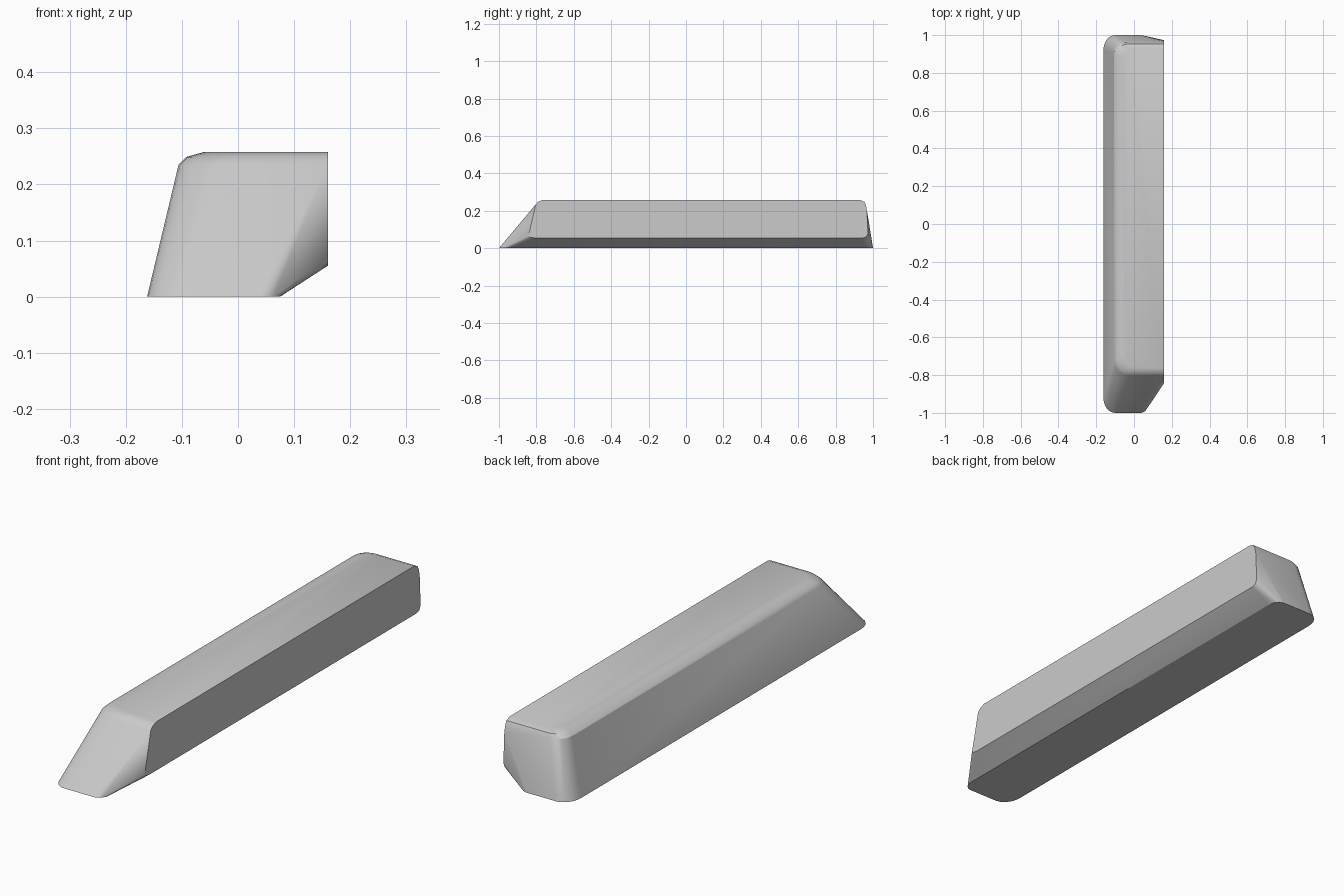
import bpy, bmesh, math

cube = bpy.data.objects.get("Cube")
if cube:
    bpy.data.objects.remove(cube, do_unlink=True)

grey = bpy.data.materials.new("light_grey")
grey.use_nodes = True
colour = (0.6, 0.6, 0.6, 1)
grey.diffuse_color = colour
grey.node_tree.nodes["Principled BSDF"].inputs["Base Color"].default_value = colour


def corner(cx, cy, rx, ry, start, z, steps=6):
    """Quarter ellipse at height z, starting at the given angle in degrees."""
    angles = [math.radians(start + 90 * i / steps) for i in range(steps + 1)]
    return [(cx + rx * math.cos(a), cy + ry * math.sin(a), z) for a in angles]


# Base outline with four rounded corners
points = corner(-0.10, 0.92, 0.062, 0.08, 90, 0)
points += corner(-0.10, -0.92, 0.062, 0.08, 180, 0)
points += corner(0.035, -0.95, 0.04, 0.05, 270, 0)
points += corner(0.035, 0.95, 0.04, 0.05, 0, 0)

# Rounded shoulder rings: left edge, front edge, back edge, height
for left, front, back, z in [(-0.106, -0.803, 0.960, 0.235),
                             (-0.092, -0.790, 0.953, 0.249),
                             (-0.060, -0.765, 0.930, 0.258)]:
    points += corner(left + 0.06, back - 0.06, 0.06, 0.06, 90, z)
    points += corner(left + 0.08, front + 0.08, 0.08, 0.08, 180, z)
    points += [(0.16, front, z), (0.16, back, z)]

# Lower and back corners of the flat side wall
points += [(0.16, y, z) for y, z in [(-0.842, 0.066), (-0.835, 0.059), (-0.81, 0.055),
                                     (0.945, 0.055), (0.965, 0.061), (0.973, 0.08),
                                     (0.967, 0.205)]]

# Wrap the outlines in one convex skin
bm = bmesh.new()
for p in points:
    bm.verts.new(p)
bmesh.ops.convex_hull(bm, input=bm.verts[:])
bmesh.ops.delete(bm, geom=[v for v in bm.verts if not v.link_faces], context='VERTS')
bmesh.ops.dissolve_limit(bm, angle_limit=math.radians(0.5), verts=bm.verts[:], edges=bm.edges[:])
bmesh.ops.recalc_face_normals(bm, faces=bm.faces[:])
mesh = bpy.data.meshes.new("bevelled_bar")
bm.to_mesh(mesh)
bm.free()
mesh.materials.append(grey)
bar = bpy.data.objects.new("bevelled_bar", mesh)
bpy.context.collection.objects.link(bar)

# Smooth rounded edges, keep the flat wall crisp
bpy.ops.object.select_all(action='DESELECT')
bar.select_set(True)
bpy.context.view_layer.objects.active = bar
bpy.ops.object.shade_smooth_by_angle(angle=math.radians(30))
